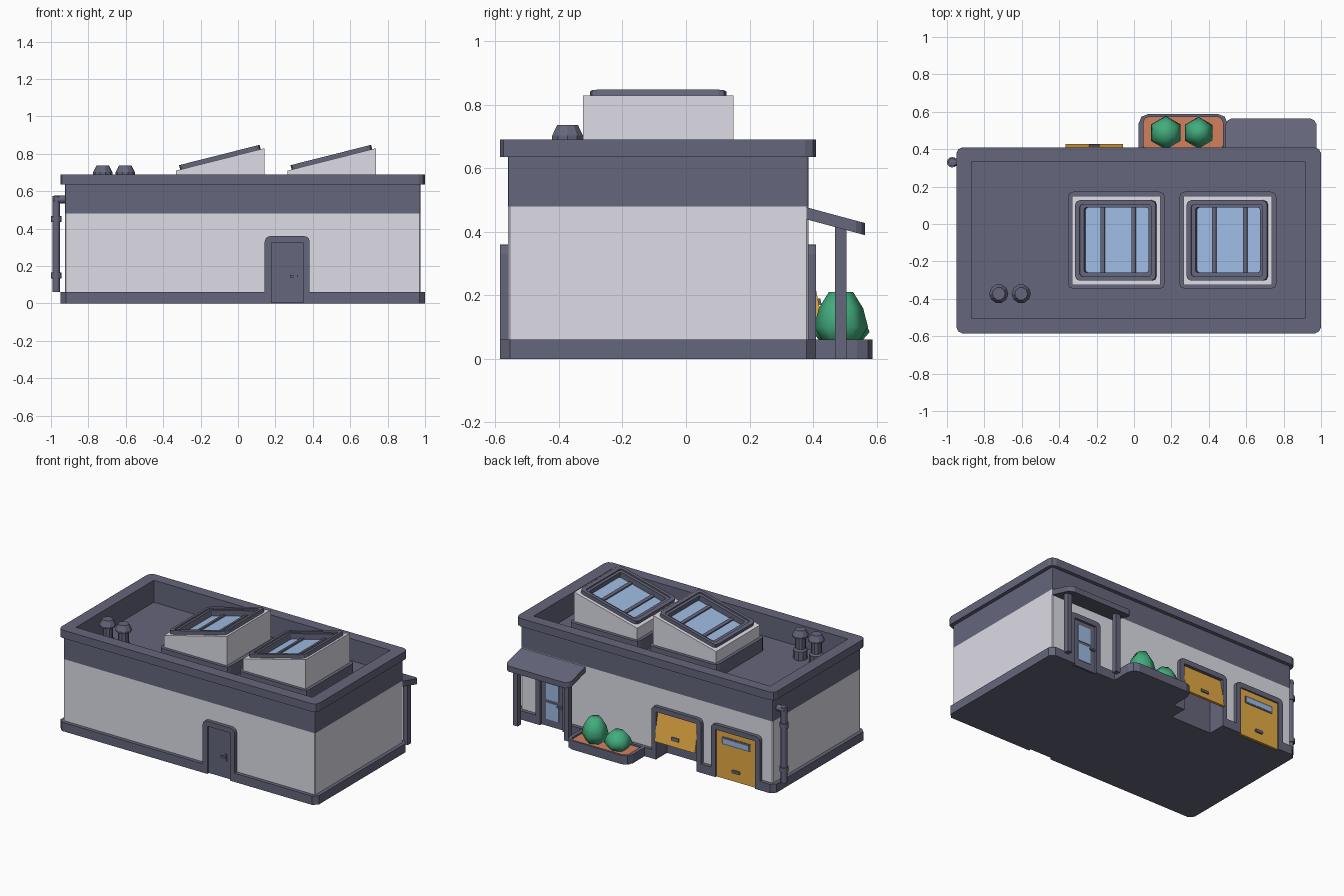
import bpy, bmesh, math
from mathutils import Matrix

cube = bpy.data.objects.get("Cube")
if cube:
    bpy.data.objects.remove(cube, do_unlink=True)


def material(name, r, g, b):
    lin = [((c / 255 + 0.055) / 1.055) ** 2.4 for c in (r, g, b)] + [1]
    m = bpy.data.materials.new(name)
    m.use_nodes = True
    m.diffuse_color = lin
    m.node_tree.nodes["Principled BSDF"].inputs["Base Color"].default_value = lin
    return m


LIGHT = material("pale wall", 221, 220, 231)
DARK = material("slate trim", 101, 102, 123)
BLUE = material("blue glass", 158, 187, 227)
GREEN = material("bush green", 66, 172, 125)
AMBER = material("amber door", 228, 170, 68)
SOIL = material("clay soil", 212, 128, 94)


def finish(name, bm, mat):
    bmesh.ops.recalc_face_normals(bm, faces=bm.faces[:])
    me = bpy.data.meshes.new(name)
    bm.to_mesh(me)
    bm.free()
    me.materials.append(mat)
    ob = bpy.data.objects.new(name, me)
    bpy.context.collection.objects.link(ob)
    return ob


def prism(name, pts, lo, hi, mat, axis="z"):
    """Extrude a 2D outline along an axis."""
    put = {"z": lambda u, v, w: (u, v, w), "y": lambda u, v, w: (u, w, v),
           "x": lambda u, v, w: (w, u, v)}[axis]
    bm = bmesh.new()
    a = [bm.verts.new(put(u, v, lo)) for u, v in pts]
    b = [bm.verts.new(put(u, v, hi)) for u, v in pts]
    bm.faces.new(a)
    bm.faces.new(b)
    for i in range(len(a)):
        j = (i + 1) % len(a)
        bm.faces.new((a[i], a[j], b[j], b[i]))
    return finish(name, bm, mat)


def rect(x0, x1, y0, y1, c=0.0):
    """Rectangle outline with optional rounded corners."""
    if not c:
        return [(x0, y0), (x1, y0), (x1, y1), (x0, y1)]
    out = []
    corners = [(x0 + c, y0 + c), (x1 - c, y0 + c), (x1 - c, y1 - c), (x0 + c, y1 - c)]
    for k, (cx, cy) in enumerate(corners):
        for s in (0, 0.5, 1):
            t = math.pi * (1 + (k + s) / 2)
            out.append((cx + c * math.cos(t), cy + c * math.sin(t)))
    return out


def box(name, x0, x1, y0, y1, z0, z1, mat):
    return prism(name, rect(x0, x1, y0, y1), z0, z1, mat)


def ring(name, outer, inner, z0, z1, mat):
    """Closed band between two outlines with equal point counts."""
    bm = bmesh.new()
    loops = [[bm.verts.new((x, y, z)) for x, y in o]
             for o, z in ((outer, z0), (outer, z1), (inner, z1), (inner, z0))]
    n = len(outer)
    for k in range(4):
        p, q = loops[k], loops[(k + 1) % 4]
        for i in range(n):
            j = (i + 1) % n
            bm.faces.new((p[i], p[j], q[j], q[i]))
    return finish(name, bm, mat)


def lathe(name, profile, sides, x, y, mat, turn=0.0):
    bm = bmesh.new()
    loops = []
    for r, z in profile:
        loops.append([bm.verts.new((x + r * math.cos(turn + 2 * math.pi * i / sides),
                                    y + r * math.sin(turn + 2 * math.pi * i / sides), z))
                      for i in range(sides)])
    for p, q in zip(loops, loops[1:]):
        for i in range(sides):
            j = (i + 1) % sides
            bm.faces.new((p[i], p[j], q[j], q[i]))
    bm.faces.new(loops[0])
    bm.faces.new(loops[-1])
    return finish(name, bm, mat)


def smooth(ob, angle):
    bpy.ops.object.select_all(action="DESELECT")
    ob.select_set(True)
    bpy.context.view_layer.objects.active = ob
    bpy.ops.object.shade_smooth_by_angle(angle=math.radians(angle))


def footprint(x0, x1, y0, y1, c, front, back):
    """Building outline with notches (start, end, depth) in front and back."""
    pts = [(x0, y0 + c), (x0 + c, y0)]
    for a, b, d in front:
        pts += [(a, y0), (a, y0 + d), (b, y0 + d), (b, y0)]
    pts += [(x1 - c, y0), (x1, y0 + c), (x1, y1 - c), (x1 - c, y1)]
    for a, b, d in back:
        pts += [(b, y1), (b, y1 - d), (a, y1 - d), (a, y1)]
    return pts + [(x0 + c, y1), (x0, y1 - c)]


# Plinth, walls and roof
G0, G1 = -0.365, -0.06
F0, F1 = 0.178, 0.348
prism("plinth", footprint(-0.95, 1.0, -0.585, 0.41, 0.03, [(F0, F1, 0.025)],
      [(0.645, 0.815, 0.025), (G0, G1, 0.12), (-0.81, -0.51, 0.025)]), 0, 0.06, DARK)
walls = prism("walls", footprint(-0.925, 0.975, -0.56, 0.385, 0.005, [],
              [(G0, G1, 0.095)]), 0.06, 0.48, LIGHT)
walls.data.materials.append(DARK)
for f in walls.data.polygons:
    if G0 - 0.01 < f.center.x < G1 + 0.01 and 0.28 < f.center.y < 0.38 and abs(f.normal.z) < 0.5:
        f.material_index = 1
box("garage_lintel", G0, G1, 0.29, 0.385, 0.325, 0.48, LIGHT)
well = rect(-0.87, 0.915, -0.505, 0.335, 0.004)
ring("upper_wall", rect(-0.925, 0.975, -0.56, 0.385, 0.005), well, 0.48, 0.635, DARK)
ring("parapet", rect(-0.95, 1.0, -0.585, 0.41, 0.035), well, 0.635, 0.69, DARK)
box("roof_deck", -0.9, 0.94, -0.53, 0.36, 0.482, 0.54, DARK)

# Skylights with sunken glass
SLOPE = 0.12 / 0.475
for k, x in enumerate((-0.332, 0.264)):
    n = "_%d" % (k + 1)
    cx = x + 0.238
    prism("skylight_base" + n, rect(x - 0.022, x + 0.498, -0.347, 0.173, 0.03), 0.54, 0.63, DARK)
    case = ring("skylight_box" + n, rect(x, x + 0.475, -0.325, 0.15),
                rect(x + 0.045, x + 0.43, -0.278, 0.102), 0.62, 0.77, LIGHT)
    for v in case.data.vertices:
        if v.co.z > 0.7:
            v.co.z += SLOPE * (v.co.x - cx)
    parts = [
        ring("skylight_frame" + n, rect(-0.222, 0.222, -0.215, 0.215, 0.025),
             rect(-0.197, 0.197, -0.192, 0.192, 0.015), -0.004, 0.024, DARK),
        ring("skylight_lip" + n, rect(-0.2, 0.2, -0.195, 0.195, 0.015),
             rect(-0.175, 0.18, -0.17, 0.175, 0.01), -0.04, 0.015, DARK),
        box("skylight_glass" + n, -0.19, 0.19, -0.185, 0.185, -0.038, -0.022, BLUE),
    ]
    for b, u in enumerate((-0.08, 0.092)):
        parts.append(box("skylight_bar%s_%d" % (n, b), u - 0.011, u + 0.011,
                         -0.175, 0.178, -0.03, -0.012, DARK))
    for p in parts:
        p.data.transform(Matrix.Translation((cx, -0.088, 0.77))
                         @ Matrix.Rotation(-math.atan(SLOPE), 4, "Y"))

# Roof vents
for k, x in enumerate((-0.723, -0.603)):
    smooth(lathe("vent_%d" % (k + 1), [(0.045, 0.54), (0.045, 0.6), (0.034, 0.61), (0.034, 0.685),
                 (0.051, 0.69), (0.051, 0.703), (0.034, 0.737)], 10, x, -0.373, DARK), 25)


# Door surrounds
def surround(name, x0, x1, y0, y1):
    t, c = 0.035, 0.03
    pts = [(x0 - t, 0), (x0, 0), (x0, 0.325), (x1, 0.325), (x1, 0), (x1 + t, 0)]
    for s, px in ((0, x1 + t - c), (math.pi / 2, x0 - t + c)):
        for i in range(4):
            a = s + i * math.pi / 6
            pts.append((px + c * math.cos(a), 0.36 - c + c * math.sin(a)))
    prism(name, pts, y0, y1, DARK, "y")


surround("front_door_frame", F0, F1, -0.585, -0.55)
for nm, a, b in (("back_door", 0.645, 0.815), ("open_garage", G0, G1), ("closed_garage", -0.81, -0.51)):
    surround(nm + "_frame", a, b, 0.375, 0.41)

# Front and back doors
box("front_door", F0, F1, -0.571, -0.555, 0.002, 0.325, DARK)
box("front_handle_plate", 0.3, 0.318, -0.577, -0.57, 0.12, 0.165, DARK)
box("front_handle", 0.278, 0.318, -0.585, -0.576, 0.138, 0.152, DARK)
box("back_door", 0.645, 0.815, 0.38, 0.395, 0.002, 0.325, DARK)
for k, (a, b) in enumerate(((0.05, 0.165), (0.185, 0.295))):
    box("back_door_pane_%d" % k, 0.682, 0.778, 0.39, 0.399, a, b, BLUE)
box("back_handle", 0.65, 0.69, 0.395, 0.409, 0.15, 0.162, DARK)

# Garage doors
box("closed_garage_door", -0.81, -0.51, 0.38, 0.4, 0.002, 0.325, AMBER)
prism("garage_window_rim", rect(-0.768, -0.552, 0.235, 0.287, 0.006), 0.39, 0.403, DARK, "y")
prism("garage_window", rect(-0.757, -0.563, 0.243, 0.276, 0.004), 0.398, 0.405, BLUE, "y")
prism("garage_handle", rect(-0.69, -0.63, 0.06, 0.08, 0.008), 0.395, 0.409, DARK, "y")
prism("open_garage_door", [(0.37, 0.325), (0.388, 0.325), (0.427, 0.13), (0.409, 0.13)],
      G0, G1, AMBER, "x")
prism("open_garage_handle", [(0.405, 0.19), (0.423, 0.19), (0.427, 0.17), (0.409, 0.17)],
      -0.24, -0.185, DARK, "x")

# Canopy with posts
canopy = prism("canopy", [(0.49, 0.38), (0.975, 0.38), (0.975, 0.535), (0.965, 0.553), (0.947, 0.563),
                          (0.518, 0.563), (0.5, 0.553), (0.49, 0.535)], 0.439, 0.477, DARK)
for v in canopy.data.vertices:
    v.co.z -= 0.27 * (v.co.y - 0.38)
for k, x in enumerate((0.55, 0.935)):
    box("canopy_post_%d" % (k + 1), x - 0.017, x + 0.017, 0.47, 0.505, 0, 0.42, DARK)

# Planter with bushes
prism("planter_floor", rect(0.03, 0.495, 0.36, 0.58, 0.04), 0, 0.02, DARK)
ring("planter_rim", rect(0.025, 0.5, 0.34, 0.588, 0.05), rect(0.05, 0.475, 0.36, 0.573, 0.03), 0, 0.06, DARK)
prism("planter_soil", rect(0.045, 0.48, 0.4, 0.578, 0.03), 0.01, 0.048, SOIL)
for k, (x, r, h) in enumerate(((0.17, 0.09, 0.12), (0.345, 0.085, 0.168))):
    shape = [(0.6, 0), (1, 0.35), (0.82, 0.7), (0.45, 1)]
    bush = lathe("bush_%d" % (k + 1), [(r * a, 0.042 + h * b) for a, b in shape],
                 6, x, 0.488, GREEN, math.pi / 6)
    smooth(bush, 89)

# Drainpipe
P = -0.972
smooth(lathe("drainpipe", [(0.021, 0.06), (0.021, 0.575)], 12, P, 0.33, DARK), 40)
for k, z in enumerate((0.15, 0.45)):
    smooth(lathe("pipe_collar_%d" % k, [(0.028, z - 0.016), (0.028, z + 0.016)], 12, P, 0.33, DARK), 40)
smooth(prism("pipe_elbow", [(0.33 + 0.021 * math.cos(i * math.pi / 6), 0.556 + 0.021 * math.sin(i * math.pi / 6))
                            for i in range(12)], P - 0.012, -0.9, DARK, "x"), 40)
